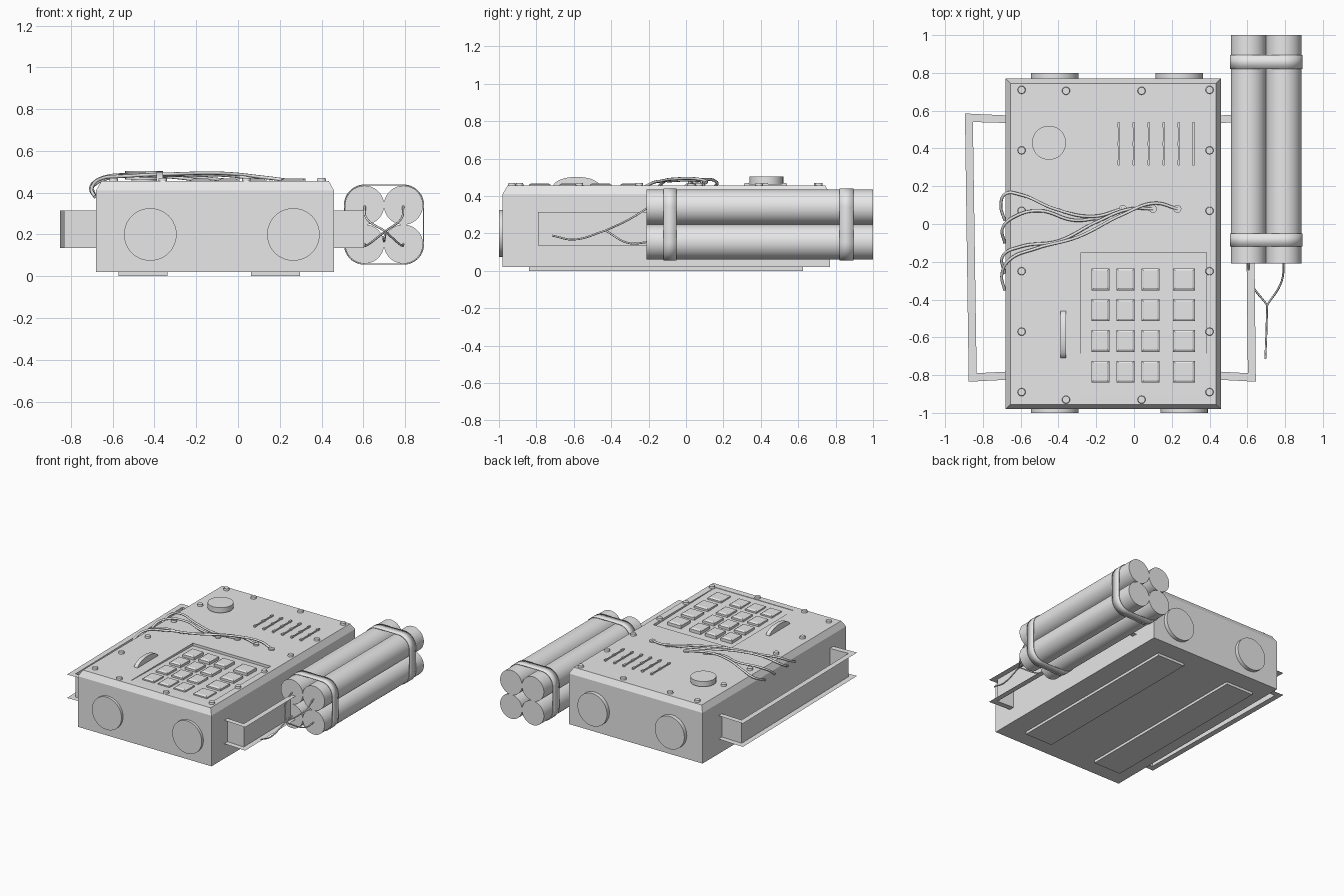
import bpy, bmesh, math
from mathutils import Matrix, Vector

cube = bpy.data.objects.get("Cube")
if cube:
    bpy.data.objects.remove(cube, do_unlink=True)

grey = bpy.data.materials.new("plain_grey")
grey.use_nodes = True
grey.diffuse_color = (0.8, 0.8, 0.8, 1)
grey.node_tree.nodes["Principled BSDF"].inputs["Base Color"].default_value = (0.8, 0.8, 0.8, 1)


def finish(name, bm, smooth=False):
    bmesh.ops.recalc_face_normals(bm, faces=bm.faces[:])
    mesh = bpy.data.meshes.new(name)
    bm.to_mesh(mesh)
    bm.free()
    mesh.materials.append(grey)
    obj = bpy.data.objects.new(name, mesh)
    bpy.context.collection.objects.link(obj)
    if smooth:
        bpy.ops.object.select_all(action='DESELECT')
        obj.select_set(True)
        bpy.context.view_layer.objects.active = obj
        bpy.ops.object.shade_smooth_by_angle(angle=math.radians(40))
    return obj


def loft(name, rings, smooth=False):
    """Closed solid through rings of equal point count."""
    bm = bmesh.new()
    loops = [[bm.verts.new(p) for p in ring] for ring in rings]
    n = len(loops[0])
    for a, b in zip(loops, loops[1:]):
        for i in range(n):
            j = (i + 1) % n
            bm.faces.new((a[i], a[j], b[j], b[i]))
    bm.faces.new(loops[0])
    bm.faces.new(loops[-1])
    return finish(name, bm, smooth)


def rect(x0, x1, y0, y1, z, inset=0):
    x0, x1, y0, y1 = x0 + inset, x1 - inset, y0 + inset, y1 - inset
    return [(x0, y0, z), (x1, y0, z), (x1, y1, z), (x0, y1, z)]


def cylinder(name, centre, radius, depth, axis='Z', top=None, sides=40):
    bm = bmesh.new()
    bmesh.ops.create_cone(bm, cap_ends=True, segments=sides, radius1=radius,
                          radius2=top or radius, depth=depth)
    turn = Matrix.Rotation(math.pi / 2, 4, 'X') if axis == 'Y' else Matrix()
    bm.transform(Matrix.Translation(centre) @ turn)
    return finish(name, bm, True)


def wire(name, points, radius):
    curve = bpy.data.curves.new(name, 'CURVE')
    curve.dimensions = '3D'
    curve.bevel_depth = radius
    curve.bevel_resolution = 2
    curve.resolution_u = 8
    curve.use_fill_caps = True
    curve.materials.append(grey)
    spline = curve.splines.new('BEZIER')
    spline.bezier_points.add(len(points) - 1)
    for bp, p in zip(spline.bezier_points, points):
        bp.co = p
        bp.handle_left_type = bp.handle_right_type = 'AUTO'
    obj = bpy.data.objects.new(name, curve)
    bpy.context.collection.objects.link(obj)


# Case with chamfered upper rim
TOP = 0.455
LEFT, RIGHT, FRONT, BACK = -0.68, 0.46, -0.98, 0.77
case = loft("case", [rect(LEFT, RIGHT, FRONT, BACK, 0.02),
                     rect(LEFT, RIGHT, FRONT, BACK, 0.41),
                     rect(LEFT, RIGHT, FRONT, BACK, TOP, 0.025)])

# Sloping keypad recess
recess = [(-0.905, 0.452), (-0.15, 0.435), (-0.15, 0.52), (-0.905, 0.52)]
cutter = loft("keypad_cutter", [[(x, y, z) for y, z in recess] for x in (-0.28, 0.385)])
cutter.hide_render = True
cutter.hide_viewport = True
cutter.display_type = 'WIRE'
cut = case.modifiers.new("keypad_recess", 'BOOLEAN')
cut.operation = 'DIFFERENCE'
cut.solver = 'EXACT'
cut.object = cutter

# Keypad buttons
for cx, half in ((-0.178, 0.048), (-0.045, 0.048), (0.088, 0.048), (0.265, 0.058)):
    for row in range(4):
        cy = -0.293 - row * 0.163
        box = (cx - half, cx + half, cy - 0.058, cy + 0.058)
        loft("keypad_button", [rect(*box, 0.43), rect(*box, 0.46), rect(*box, 0.467, 0.012)])

# Rivets round the lid
rivets = [(x, 0.71 - i * 0.32) for x in (-0.595, 0.4) for i in range(6)]
rivets += [(x, y) for x in (-0.36, 0.04) for y in (0.705, -0.93)]
for x, y in rivets:
    cylinder("rivet", (x, y, TOP + 0.005), 0.022, 0.02, top=0.019, sides=16)

# Round knob on a narrower stem
cylinder("knob_stem", (-0.45, 0.43, 0.46), 0.06, 0.02)
cylinder("knob", (-0.45, 0.43, 0.483), 0.09, 0.04)

# Thumb wheel standing through the lid
arc = [(-0.585 + 0.125 * math.cos(a), 0.45 + 0.052 * math.sin(a))
       for a in [math.pi * i / 16 for i in range(17)]]
loft("thumb_wheel", [[(x, y, z) for y, z in arc] for x in (-0.39, -0.36)], True)

# Thin vent bars with small end knuckles
for i in range(6):
    x = -0.08 + i * 0.079
    loft("vent_bar", [rect(x - 0.004, x + 0.004, 0.31, 0.54, z) for z in (0.45, 0.464)])
    for y in (0.325, 0.425, 0.525):
        loft("vent_knuckle", [rect(x - 0.007, x + 0.007, y - 0.013, y + 0.013, z)
                              for z in (0.45, 0.468)])

# Round plates on the front and back faces
for y, xs in ((FRONT, (-0.42, 0.265)), (BACK, (-0.42, 0.24))):
    for x in xs:
        cylinder("end_plate", (x, y + (0.005 if y > 0 else 0), 0.2), 0.126, 0.04 if y < 0 else 0.05, 'Y')

# Long runners underneath
for x in (-0.455, 0.18):
    loft("runner", [rect(x - 0.118, x + 0.118, -0.84, 0.625, z) for z in (0, 0.03)])


# Side handles: thin channels open to the outside
def handle(name, root, back_x, front_x):
    s = 1 if back_x > root else -1
    w = 0.042
    outer = [(root, 0.575), (back_x, 0.585), (front_x, -0.835), (root, -0.825)]
    inner = [(root, 0.535), (back_x - s * w, 0.54), (front_x - s * w, -0.79), (root, -0.782)]
    bm = bmesh.new()
    rows = [[bm.verts.new((x, y, z)) for x, y in path]
            for path, z in ((outer, 0.315), (inner, 0.315), (inner, 0.135), (outer, 0.135))]
    for a, b in zip(rows, rows[1:]):
        for i in range(3):
            bm.faces.new((a[i], a[i + 1], b[i + 1], b[i]))
    finish(name, bm)


handle("right_handle", LEFT, -0.895, -0.875)
handle("left_handle", RIGHT, 0.63, 0.645)

# Bundle of four tubes
CX, CZ, STEP, RAD = 0.699, 0.247, 0.093, 0.0935
for sx in (-1, 1):
    for sz in (-1, 1):
        cylinder("tube", (CX + sx * STEP, 0.395, CZ + sz * STEP), RAD, 1.21, 'Y', sides=48)

# Straps wrapped round the tubes
for y0, y1 in ((-0.12, -0.05), (0.82, 0.895)):
    bm = bmesh.new()
    outline = []
    for q, (sx, sz) in enumerate(((1, 1), (-1, 1), (-1, -1), (1, -1))):
        for k in range(13):
            a = math.pi / 2 * (q + k / 12)
            outline.append((CX + sx * STEP + 0.094 * math.cos(a),
                            CZ + sz * STEP + 0.094 * math.sin(a)))
    loops = [[bm.verts.new((x, y, z)) for x, z in outline] for y in (y0, y1)]
    for i in range(len(outline)):
        j = (i + 1) % len(outline)
        bm.faces.new((loops[0][i], loops[0][j], loops[1][j], loops[1][i]))
    strap = finish("strap", bm, True)
    thick = strap.modifiers.new("thickness", 'SOLIDIFY')
    thick.thickness = 0.005
    thick.offset = 1

# Fuses joining in front of the tubes
joint = Vector((0.705, -0.43, 0.215))
for sx in (-1, 1):
    for sz in (-1, 1):
        start = Vector((CX + sx * STEP, -0.2, CZ + sz * STEP))
        bend = Vector((CX + sx * STEP * 0.9, -0.3, CZ + (0.03 if sz > 0 else -0.1)))
        wire("fuse", [start, bend, joint], 0.005)
wire("fuse_tail", [joint, (0.7, -0.6, 0.167), (0.695, -0.715, 0.188)], 0.005)

# Loose wires over the lid and down the side
leads = [
    [(0.23, 0.08, 0.46), (0.11, 0.11, 0.475), (-0.06, 0.05, 0.492), (-0.3, -0.07, 0.49),
     (-0.52, -0.13, 0.48), (-0.66, -0.19, 0.465), (-0.7, -0.27, 0.42), (-0.685, -0.35, 0.38)],
    [(0.1, 0.08, 0.46), (-0.02, 0.08, 0.48), (-0.2, 0.01, 0.485), (-0.4, -0.09, 0.48),
     (-0.6, -0.12, 0.475), (-0.695, -0.17, 0.43), (-0.685, -0.26, 0.38)],
    [(-0.06, 0.08, 0.46), (-0.22, 0.04, 0.475), (-0.42, 0.08, 0.487), (-0.6, 0.155, 0.48),
     (-0.68, 0.16, 0.455), (-0.705, 0.1, 0.42), (-0.685, 0.02, 0.38)],
    [(-0.19, 0.03, 0.46), (-0.32, 0.02, 0.475), (-0.5, 0.07, 0.483), (-0.63, 0.04, 0.477),
     (-0.695, -0.02, 0.44), (-0.685, -0.1, 0.38)],
]
for lead in leads:
    wire("lead", lead, 0.008)
    x, y, z = lead[0]
    cylinder("lead_socket", (x, y, TOP + 0.003), 0.021, 0.016, sides=16)
